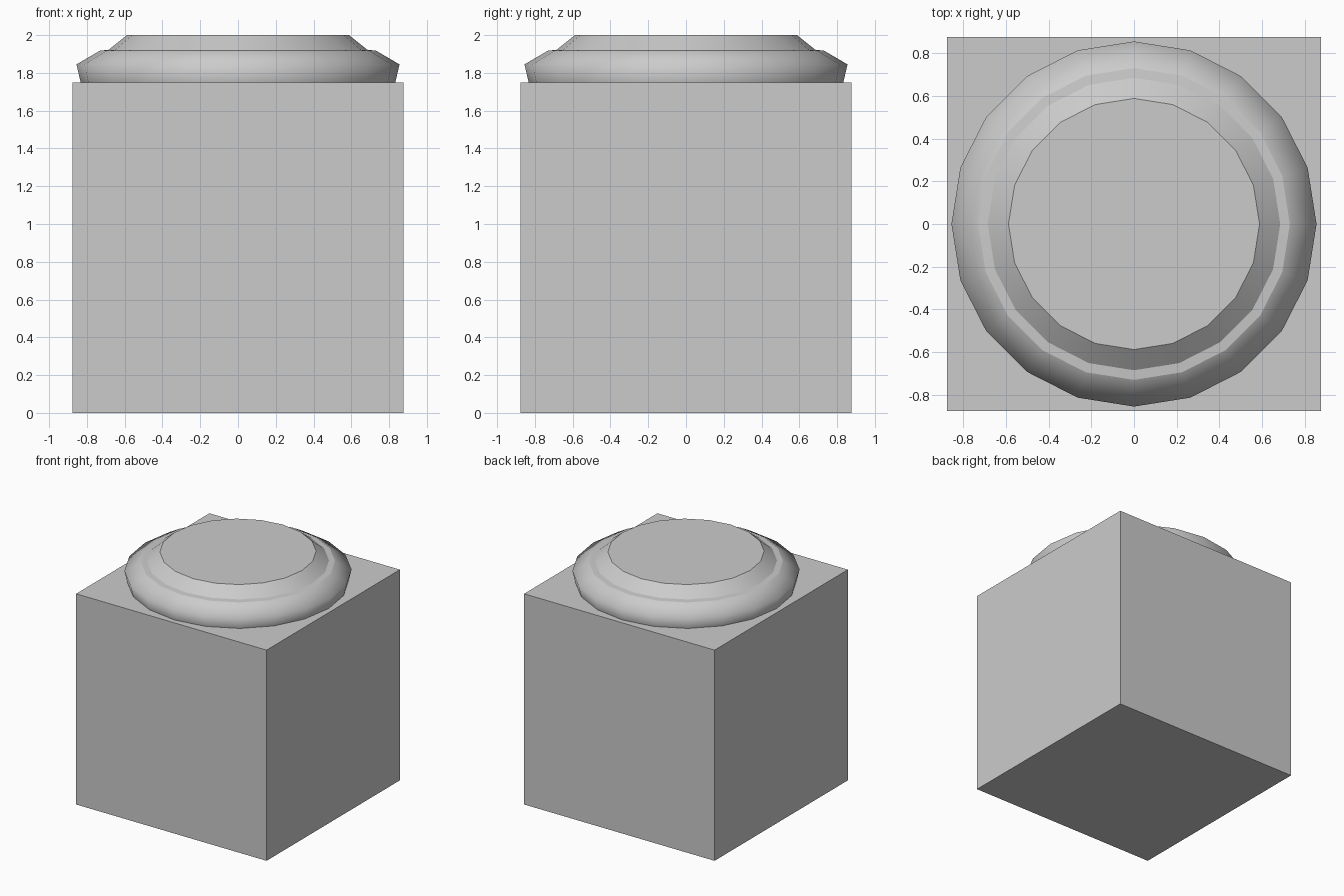
import bpy, bmesh
from math import cos, sin, tau

if "Cube" in bpy.data.objects:
    bpy.data.objects.remove(bpy.data.objects["Cube"])

SIDES = 20


def new_object(name, bm):
    bmesh.ops.recalc_face_normals(bm, faces=bm.faces)
    mesh = bpy.data.meshes.new(name)
    bm.to_mesh(mesh)
    bm.free()
    obj = bpy.data.objects.new(name, mesh)
    bpy.context.collection.objects.link(obj)
    return obj


# Cube-shaped base
bm = bmesh.new()
bmesh.ops.create_cube(bm, size=1.75)
bmesh.ops.translate(bm, verts=bm.verts, vec=(0, 0, 0.875))
new_object("base_block", bm)

# Round stepped cap: (radius, height) profile turned around z
profile = [(0.833, 1.75), (0.855, 1.845), (0.73, 1.918), (0.685, 1.922), (0.588, 2.0)]
bm = bmesh.new()
rings = [[bm.verts.new((r * cos(tau * i / SIDES), r * sin(tau * i / SIDES), z))
          for i in range(SIDES)] for r, z in profile]
for low, high in zip(rings, rings[1:]):
    for i in range(SIDES):
        j = (i + 1) % SIDES
        bm.faces.new((low[i], low[j], high[j], high[i])).smooth = True
bm.faces.new(rings[-1])
bm.faces.new(rings[0][::-1])

# Crisp edges around the step and the flat ends, smooth rim
for k in (0, 2, 3, 4):
    for i in range(SIDES):
        bm.edges.get((rings[k][i], rings[k][(i + 1) % SIDES])).smooth = False
new_object("round_cap", bm)
